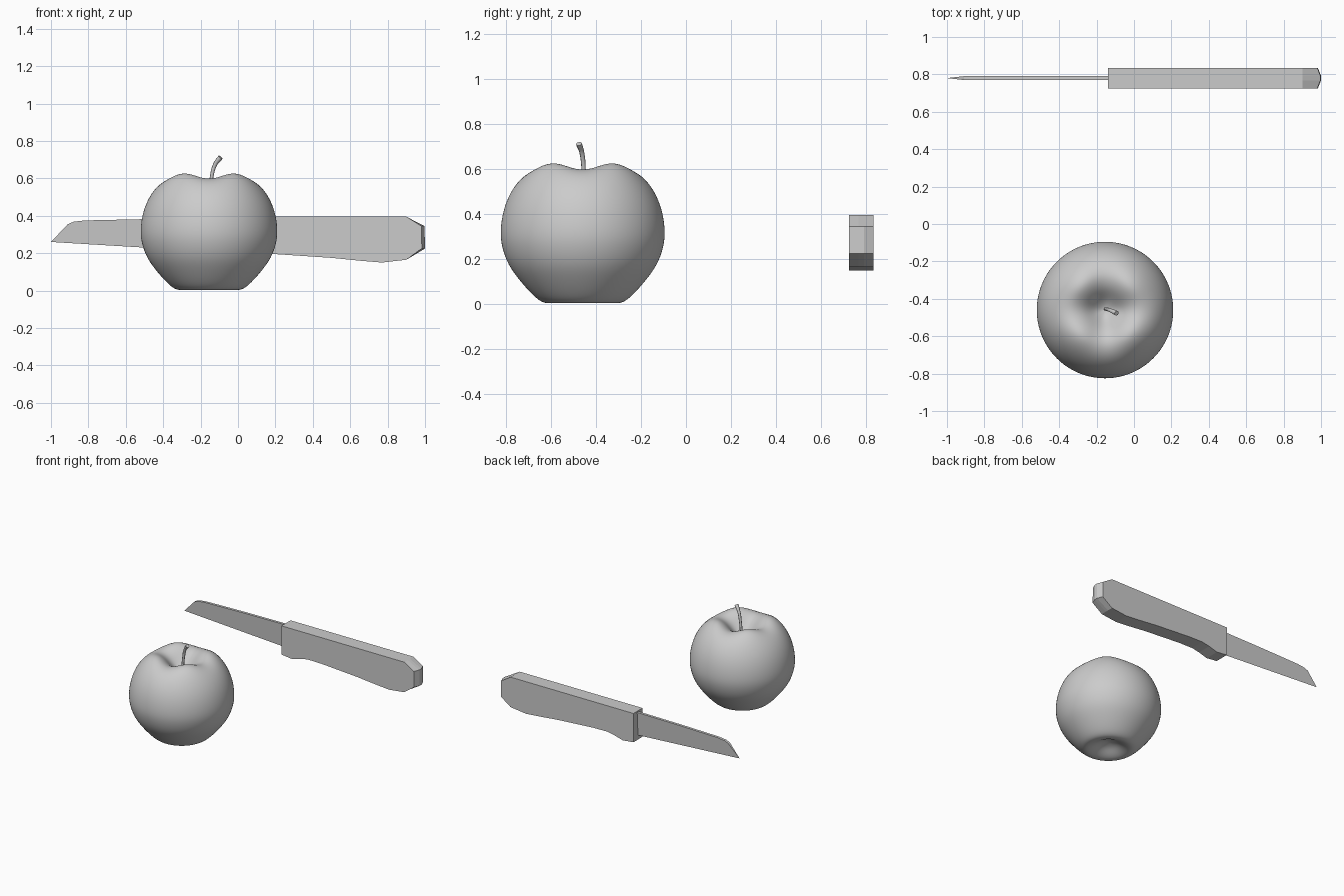
import bpy, bmesh, math

if "Cube" in bpy.data.objects:
    bpy.data.objects.remove(bpy.data.objects["Cube"])

def finish(name, bm, smooth_angle=None):
    bmesh.ops.recalc_face_normals(bm, faces=bm.faces)
    me = bpy.data.meshes.new(name)
    bm.to_mesh(me)
    bm.free()
    ob = bpy.data.objects.new(name, me)
    bpy.context.collection.objects.link(ob)
    if smooth_angle:
        for p in me.polygons:
            p.use_smooth = True
    return ob

def loft(bm, rings):
    # bridge equal-length closed rings of vertices
    for a, b in zip(rings, rings[1:]):
        n = len(a)
        for i in range(n):
            j = (i + 1) % n
            bm.faces.new((a[i], a[j], b[j], b[i]))

# apple: lathe with four soft lobes around the upper rim
CX, CY, SEG = -0.155, -0.46, 32
profile = [(.02, .50), (.05, .518), (.085, .555), (.12, .59), (.165, .614),
           (.21, .613), (.265, .58), (.32, .51), (.357, .42), (.371, .32),
           (.362, .25), (.335, .175), (.287, .11), (.24, .056), (.2, .018),
           (.17, .003), (.14, .003), (.1, .02), (.06, .045), (.02, .055)]
bm = bmesh.new()
rings = []
for k, (r, z) in enumerate(profile):
    ring = []
    for i in range(SEG):
        a = 2 * math.pi * i / SEG
        w = math.exp(-((r - .19) / .09) ** 2) if z > .45 else 0
        dz = -.016 * math.cos(4 * a) * w
        ring.append(bm.verts.new((CX + r * math.cos(a), CY + r * math.sin(a), z + dz)))
    rings.append(ring)
loft(bm, rings)
for ring, z in ((rings[0], .497), (rings[-1], .057)):
    c = bm.verts.new((CX, CY, z))
    for i in range(SEG):
        bm.faces.new((ring[i], ring[(i + 1) % SEG], c))
apple = finish("apple_body", bm, True)
sub = apple.modifiers.new("smooth", 'SUBSURF')
sub.levels = sub.render_levels = 2

# stem: bent tapered tube widening at the top
cu = bpy.data.curves.new("apple_stem", 'CURVE')
cu.dimensions = '3D'
cu.bevel_depth = .012
cu.bevel_resolution = 2
cu.use_fill_caps = True
cu.resolution_u = 5
sp = cu.splines.new('BEZIER')
path = [(-.152, -.455, .485, .8), (-.142, -.456, .60, .8),
        (-.122, -.464, .675, .9), (-.093, -.477, .713, 1.15)]
sp.bezier_points.add(len(path) - 1)
for p, (x, y, z, s) in zip(sp.bezier_points, path):
    p.co = (x, y, z)
    p.radius = s
    p.handle_left_type = p.handle_right_type = 'AUTO'
stem = bpy.data.objects.new("apple_stem", cu)
bpy.context.collection.objects.link(stem)

# knife handle: side profile lofted across its width, butt end bowed outward
KY = .78
handle = [(-.14, .395, 0), (.90, .395, 0), (.98, .345, .017), (.983, .225, .017),
          (.90, .165, 0), (.77, .15, 0), (.65, .16, 0), (.5, .175, 0), (.2, .195, 0),
          (.08, .197, 0), (.02, .185, 0), (-.05, .165, 0), (-.14, .175, 0)]
bm = bmesh.new()
rings = [[bm.verts.new((x + d * b, KY + y, z)) for x, z, d in handle]
         for y, b in ((-.055, 0), (-.012, 1), (.012, 1), (.055, 0))]
loft(bm, rings)
bm.faces.new(rings[0])
bm.faces.new(rings[-1])
finish("knife_handle", bm)

# knife blade: wedge from thick spine down to a sharp edge
spine = [(-.91, .355), (-.88, .368), (-.82, .375), (-.5, .382), (-.12, .386)]
cut = [(-.12, .207), (-1, .26)]
bm = bmesh.new()
edge = [bm.verts.new((x, KY, z)) for x, z in cut]
sides = [[bm.verts.new((x, KY + s, z)) for x, z in spine] for s in (-.01, .01)]
for s in sides:
    bm.faces.new(s + edge)
for i in range(len(spine) - 1):
    bm.faces.new((sides[0][i], sides[0][i + 1], sides[1][i + 1], sides[1][i]))
bm.faces.new((sides[0][0], sides[1][0], edge[1]))
bm.faces.new((sides[0][-1], sides[1][-1], edge[0]))
finish("knife_blade", bm)
